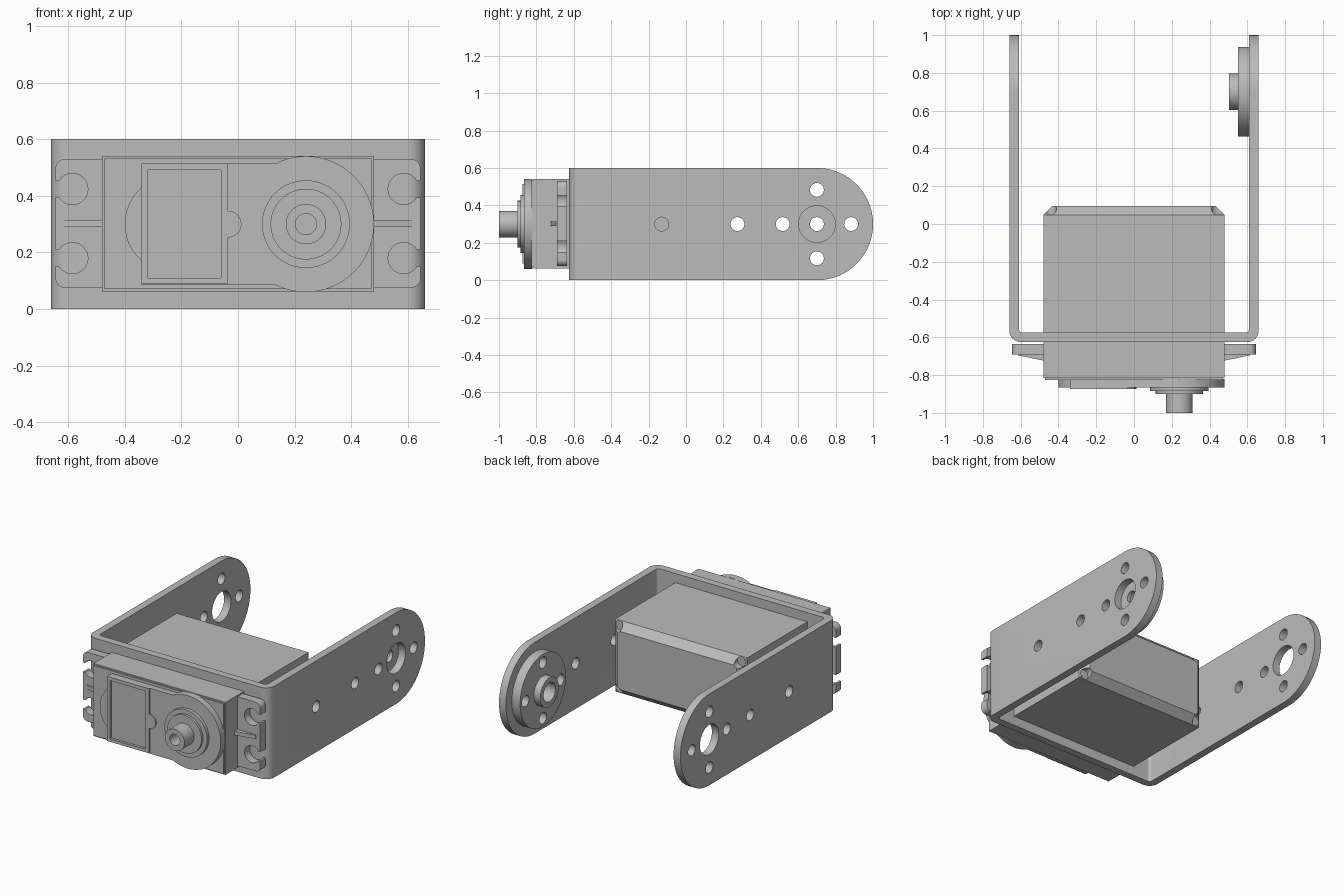
import bpy, bmesh
from math import sin, cos, acos, radians, degrees, pi

if "Cube" in bpy.data.objects:
    bpy.data.objects.remove(bpy.data.objects["Cube"], do_unlink=True)

grey = bpy.data.materials.new("plain grey")
grey.use_nodes = True
COLOUR = (0.5, 0.5, 0.5, 1)
grey.diffuse_color = COLOUR
grey.node_tree.nodes["Principled BSDF"].inputs["Base Color"].default_value = COLOUR

MID = 0.3  # height of the centre line
PLACE = {
    "X": lambda u, v, w: (w, u, v),
    "Y": lambda u, v, w: (u, w, v),
    "Z": lambda u, v, w: (u, v, w),
}


def arc(cu, cv, r, a0, a1, n=48):
    """Points on an arc, angles in degrees."""
    steps = [radians(a0 + (a1 - a0) * i / n) for i in range(n + 1)]
    return [(cu + r * cos(a), cv + r * sin(a)) for a in steps]


def circle(cu, cv, r, n=48):
    return arc(cu, cv, r, 0, 360, n)[:-1]


def rect(u0, u1, v0, v1):
    return [(u0, v0), (u1, v0), (u1, v1), (u0, v1)]


def prism(name, outline, axis, start, end):
    """Extrude a flat outline along an axis."""
    bm = bmesh.new()
    place = PLACE[axis]
    face = bm.faces.new([bm.verts.new(place(u, v, start)) for u, v in outline])
    moved = bmesh.ops.extrude_face_region(bm, geom=[face])["geom"]
    shift = place(0, 0, end - start)
    bmesh.ops.translate(bm, vec=shift, verts=[g for g in moved if isinstance(g, bmesh.types.BMVert)])
    bmesh.ops.recalc_face_normals(bm, faces=bm.faces)
    mesh = bpy.data.meshes.new(name)
    bm.to_mesh(mesh)
    bm.free()
    mesh.materials.append(grey)
    obj = bpy.data.objects.new(name, mesh)
    bpy.context.collection.objects.link(obj)
    return obj


def activate(obj):
    bpy.ops.object.select_all(action="DESELECT")
    obj.select_set(True)
    bpy.context.view_layer.objects.active = obj


def carve(obj, cutter, operation="DIFFERENCE"):
    """Apply a boolean and discard the cutter."""
    cutter.hide_render = True
    mod = obj.modifiers.new("carve", "BOOLEAN")
    mod.operation, mod.solver, mod.object = operation, "EXACT", cutter
    activate(obj)
    bpy.ops.object.modifier_apply(modifier=mod.name)
    bpy.data.objects.remove(cutter, do_unlink=True)


def hole(obj, axis, u, v, r, start, end):
    carve(obj, prism("hole_cutter", circle(u, v, r, 32), axis, start, end))


# U-shaped bracket: plan profile, then trimmed to rounded arm ends
W, T, FRONT = 0.66, 0.05, -0.625
outer = [(-W, 1)] + arc(-W + 0.06, FRONT + 0.06, 0.06, 180, 270, 10)
outer += arc(W - 0.06, FRONT + 0.06, 0.06, 270, 360, 10) + [(W, 1)]
inner = [(W - T, 1)] + arc(W - T - 0.02, FRONT + T + 0.02, 0.02, 360, 270, 6)
inner += arc(-W + T + 0.02, FRONT + T + 0.02, 0.02, 270, 180, 6) + [(-W + T, 1)]
bracket = prism("bracket", outer + inner, "Z", 0, 0.6)
side = [(-0.7, 0)] + arc(0.7, MID, 0.3, -90, 90, 64) + [(-0.7, 0.6)]
carve(bracket, prism("arm_outline", side, "X", -1, 1), "INTERSECT")
carve(bracket, prism("window_cutter", rect(-0.48, 0.48, 0.063, 0.54), "Y", -0.7, -0.5))

# Arm holes, drilled through both arms
PIVOT = 0.7
ring = [(PIVOT + 0.183 * cos(k * pi / 2), MID + 0.183 * sin(k * pi / 2)) for k in range(4)]
hole(bracket, "X", PIVOT, MID, 0.098, -1, 1)
for y, z in ring + [(0.275, MID), (-0.13, MID)]:
    hole(bracket, "X", y, z, 0.037, -1, 1)

# Round horn inside the left arm
horn = prism("horn", circle(PIVOT, MID, 0.238, 64), "X", 0.55, W - T)
carve(horn, prism("hub", circle(PIVOT, MID, 0.096), "X", 0.503, 0.58), "UNION")
hole(horn, "X", PIVOT, MID, 0.062, 0.4, 0.585)
for y, z in ring + [(PIVOT, MID)]:
    hole(horn, "X", y, z, 0.037, 0.4, 0.8)

# Motor case with bevelled rear rim and screw notches
case = prism("motor_case", rect(-0.48, 0.48, 0.063, 0.54), "Y", -0.815, 0.095)
bm = bmesh.new()
bm.from_mesh(case.data)
rim = [e for e in bm.edges if all(v.co.y > 0 for v in e.verts)]
bmesh.ops.bevel(bm, geom=rim, offset=0.047, segments=1, affect="EDGES")
bm.to_mesh(case.data)
bm.free()
for sx in (-1, 1):
    for z in (0.095, 0.508):
        hole(case, "Y", sx * 0.443, z, 0.032, 0.05, 0.2)
prism("front_lip", rect(-0.472, 0.472, 0.071, 0.532), "Y", -0.825, -0.81)

# Gear cover: big round end, straight sides, shallow bulge on the other end
GX, GR, HALF = 0.24, 0.24, 0.215
turn = degrees(acos(-(GR ** 2 - HALF ** 2) ** 0.5 / GR))
bulge = degrees(acos(0.111 / 0.171))
cover_outline = [(-0.34, MID - HALF)] + arc(GX, MID, GR, -turn, turn, 72)
cover_outline += [(-0.34, MID + HALF)] + arc(-0.229, MID, 0.171, 180 - bulge, 180 + bulge, 24)
cover = prism("gear_cover", cover_outline, "Y", -0.865, -0.82)

# Raised panel with half-round tab and recessed window
panel_outline = [(-0.34, 0.09), (-0.035, 0.09)] + arc(-0.035, MID, 0.047, -90, 90, 20)
panel_outline += [(-0.035, 0.515), (-0.34, 0.515)]
panel = prism("panel", panel_outline, "Y", -0.874, -0.85)
for part in (cover, panel):
    carve(part, prism("recess_cutter", rect(-0.32, -0.06, 0.11, 0.492), "Y", -0.9, -0.858))

# Stepped collar and hollow output shaft
for name, r, start, end in (("collar", 0.155, -0.885, -0.86),
                            ("inner_collar", 0.125, -0.9, -0.88),
                            ("output_shaft", 0.071, -1, -0.89)):
    part = prism(name, circle(GX, MID, r, 64), "Y", start, end)
    if name == "output_shaft":
        hole(part, "Y", GX, MID, 0.037, -1.1, -0.91)

# Mounting ears with open keyholes and a tapered rib
for sx, tag in ((1, "left"), (-1, "right")):
    plan = [(0.47, 0.075)] + arc(0.61, 0.11, 0.035, -90, 0, 8)
    plan += arc(0.61, 0.495, 0.035, 0, 90, 8) + [(0.47, 0.53)]
    ear = prism(tag + "_ear", [(sx * x, z) for x, z in plan], "Y", -0.69, -0.635)
    for z in (0.18, 0.424):
        hole(ear, "Y", sx * 0.585, z, 0.055, -0.8, -0.5)
        slot = rect(sx * 0.6, sx * 0.7, z - 0.03, z + 0.03)
        carve(ear, prism("slot_cutter", slot, "Y", -0.8, -0.5))
    wedge = [(0.47, -0.68), (0.47, -0.725), (0.615, -0.695), (0.615, -0.68)]
    prism(tag + "_rib", [(sx * x, y) for x, y in wedge], "Z", 0.29, 0.315)

for obj in bpy.context.collection.objects:
    if obj.type == "MESH" and obj.data.materials and obj.data.materials[0] == grey:
        activate(obj)
        bpy.ops.object.shade_smooth_by_angle(angle=radians(30))
